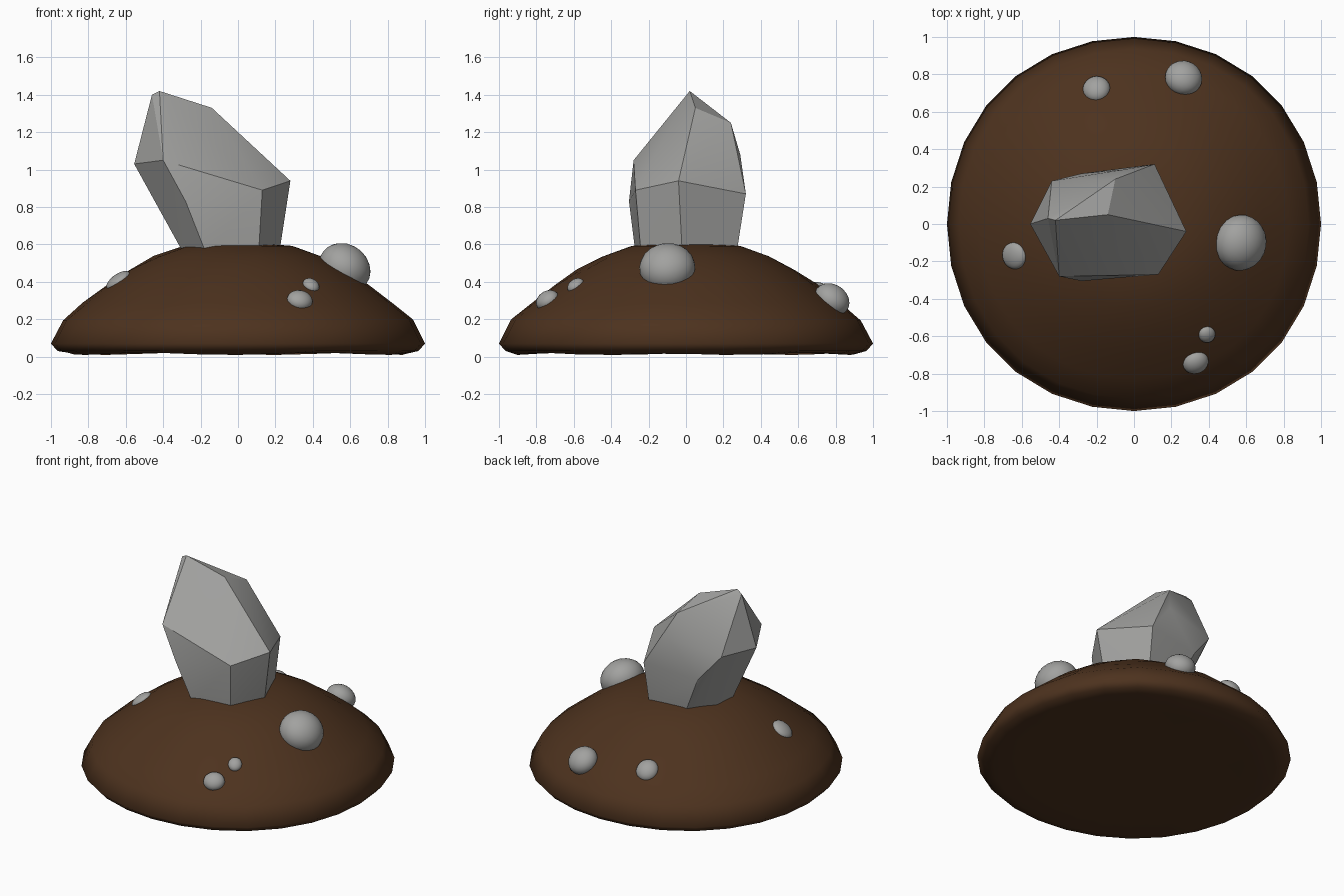
import bpy, bmesh, math
from mathutils import Vector

if "Cube" in bpy.data.objects:
    bpy.data.objects.remove(bpy.data.objects["Cube"])


def material(name, rgb):
    m = bpy.data.materials.new(name)
    m.diffuse_color = (*rgb, 1)
    m.use_nodes = True
    m.node_tree.nodes["Principled BSDF"].inputs["Base Color"].default_value = m.diffuse_color
    return m


SOIL = material("brown soil", (0.074, 0.032, 0.013))
STONE = material("grey stone", (0.36, 0.36, 0.35))


def finish(bm, name, mat, smooth_angle):
    bmesh.ops.recalc_face_normals(bm, faces=bm.faces)
    me = bpy.data.meshes.new(name)
    bm.to_mesh(me)
    bm.free()
    me.materials.append(mat)
    ob = bpy.data.objects.new(name, me)
    bpy.context.collection.objects.link(ob)
    bpy.ops.object.select_all(action='DESELECT')
    ob.select_set(True)
    bpy.context.view_layer.objects.active = ob
    bpy.ops.object.shade_smooth_by_angle(angle=math.radians(smooth_angle))
    return ob


# Soil mound: a lathed profile, slightly squarish and uneven, with a rounded rim and flat underside
profile = [(0.70, 0.022), (0.90, 0.015), (0.965, 0.03), (1.0, 0.07), (0.935, 0.195),
           (0.83, 0.285), (0.70, 0.385), (0.58, 0.465), (0.45, 0.535), (0.29, 0.592),
           (0.15, 0.603)]
SIDES = 28
bm = bmesh.new()
rings = []
for k, (r, z) in enumerate(profile):
    ring = []
    for i in range(SIDES):
        a = 2 * math.pi * i / SIDES
        rr = r * (1 + 0.013 * math.sin(2 * a) ** 2)
        dz = 0.006 * math.sin(5 * i) if k == 1 else 0.004 * math.sin(3 * i + 2 * k) * (3 < k < 9)
        ring.append(bm.verts.new((rr * math.cos(a), rr * math.sin(a), z + dz)))
    rings.append(ring)
for a, b in zip(rings, rings[1:]):
    for i in range(SIDES):
        j = (i + 1) % SIDES
        bm.faces.new((a[i], a[j], b[j], b[i]))
for ring, z in ((rings[0], 0.022), (rings[-1], 0.606)):
    c = bm.verts.new((0, 0, z))
    for i in range(SIDES):
        bm.faces.new((ring[i], ring[(i + 1) % SIDES], c))
finish(bm, "soil_mound", SOIL, 85)

# Leaning boulder: faceted hull around its corner points
corners = [(-0.42, 0.02, 1.42), (-0.46, 0.03, 1.40), (-0.14, 0.05, 1.33),
           (-0.10, 0.24, 1.25), (-0.06, 0.29, 1.08), (-0.555, 0.0, 1.03),
           (-0.44, 0.23, 1.02), (-0.40, -0.28, 1.05), (0.28, -0.04, 0.94),
           (0.13, -0.27, 0.89), (0.11, 0.32, 0.87), (-0.28, -0.305, 0.83),
           (-0.42, 0.0, 0.80), (-0.28, 0.27, 0.83),
           (0.22, -0.02, 0.55), (0.11, -0.24, 0.55), (-0.17, -0.27, 0.55),
           (-0.29, -0.10, 0.55), (-0.28, 0.08, 0.55), (-0.16, 0.24, 0.55),
           (0.10, 0.27, 0.55)]
bm = bmesh.new()
for p in corners:
    bm.verts.new(p)
bmesh.ops.convex_hull(bm, input=bm.verts)
loose = [v for v in bm.verts if not v.link_faces]
bmesh.ops.delete(bm, geom=loose, context='VERTS')
finish(bm, "leaning_boulder", STONE, 28)

# Pebbles half sunk in the slope: centre, then radii down the slope, across it and out of it
pebbles = [((0.57, -0.10, 0.475), (0.145, 0.15, 0.125)),
           ((0.33, -0.74, 0.30), (0.065, 0.07, 0.05)),
           ((0.39, -0.59, 0.38), (0.05, 0.045, 0.033)),
           ((-0.64, -0.17, 0.405), (0.075, 0.072, 0.035)),
           ((-0.20, 0.72, 0.335), (0.078, 0.074, 0.055)),
           ((0.265, 0.78, 0.305), (0.10, 0.10, 0.08))]
for n, (c, radii) in enumerate(pebbles, 1):
    bm = bmesh.new()
    bmesh.ops.create_icosphere(bm, subdivisions=3, radius=1)
    out = Vector((c[0], c[1], 0)).normalized()
    down = (out - Vector((0, 0, 0.75))).normalized()
    side = Vector((0, 0, 1)).cross(out)
    normal = down.cross(side)
    for v in bm.verts:
        v.co = (Vector(c) + down * v.co.x * radii[0] + side * v.co.y * radii[1]
                + normal * v.co.z * radii[2])
    finish(bm, f"pebble_{n}", STONE, 60)
